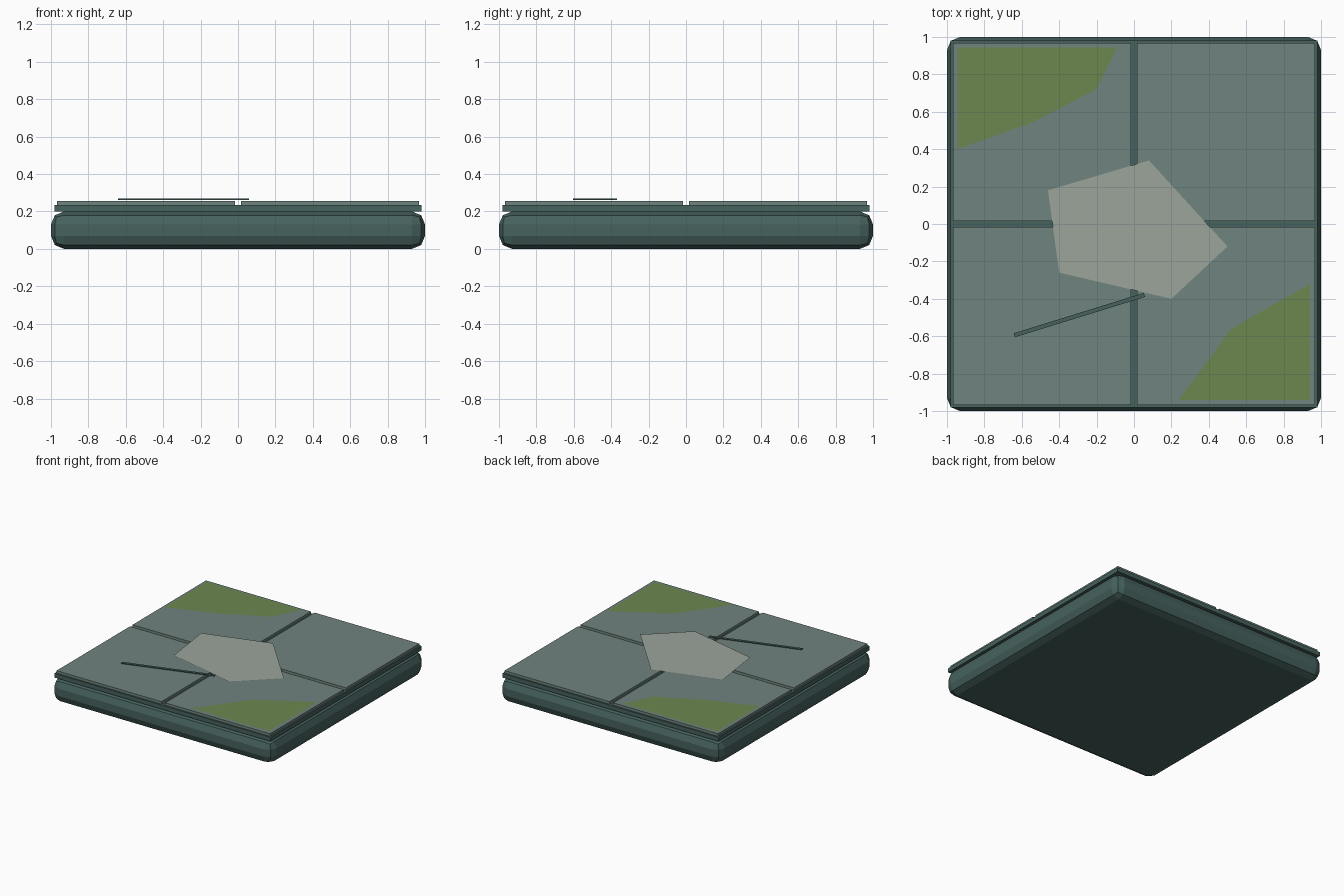
import bpy, math

if "Cube" in bpy.data.objects:
    bpy.data.objects.remove(bpy.data.objects["Cube"])


def material(name, rgb):
    m = bpy.data.materials.new(name)
    m.diffuse_color = (*rgb, 1)
    m.use_nodes = True
    m.node_tree.nodes["Principled BSDF"].inputs["Base Color"].default_value = m.diffuse_color
    return m


DARK = material("dark_stone", (0.061, 0.122, 0.112))
STONE = material("tile_stone", (0.16, 0.23, 0.21))
PALE = material("pale_stone", (0.33, 0.376, 0.33))
MOSS = material("moss", (0.15, 0.242, 0.08))


def box(name, center, size, mat, turn=0):
    bpy.ops.mesh.primitive_cube_add(size=1, location=center, rotation=(0, 0, turn))
    ob = bpy.context.object
    ob.name = name
    ob.scale = size
    bpy.ops.object.transform_apply(location=False, rotation=False, scale=True)
    ob.data.materials.append(mat)
    return ob


def flat_patch(name, outline, z, mat):
    me = bpy.data.meshes.new(name)
    me.from_pydata([(x, y, z) for x, y in outline], [], [range(len(outline))])
    me.materials.append(mat)
    ob = bpy.data.objects.new(name, me)
    bpy.context.collection.objects.link(ob)
    return ob


# Rounded base block
base = box("base_block", (0, 0, 0.1), (2, 2, 0.2), DARK)
bevel = base.modifiers.new("rounded_edges", "BEVEL")
bevel.width = 0.07
bevel.segments = 2

# Slab that shows through the joints
box("joint_slab", (0, 0, 0.217), (1.96, 1.96, 0.034), DARK)

# Four paving tiles with a gap between them
INNER, OUTER = 0.017, 0.968
mid, width = (INNER + OUTER) / 2, OUTER - INNER
for sx in (-1, 1):
    for sy in (-1, 1):
        box("paving_tile", (sx * mid, sy * mid, 0.2425), (width, width, 0.025), STONE)

# Moss in two corners, outlines counter-clockwise
flat_patch("moss_back_left", [(-0.945, 0.945), (-0.945, 0.40), (-0.55, 0.54),
                              (-0.2, 0.72), (-0.09, 0.945)], 0.259, MOSS)
flat_patch("moss_front_right", [(0.94, -0.94), (0.94, -0.32),
                                (0.52, -0.56), (0.24, -0.94)], 0.259, MOSS)

# Worn pale patch in the middle
flat_patch("worn_patch", [(-0.46, 0.18), (-0.40, -0.26), (0.20, -0.40),
                          (0.50, -0.12), (0.08, 0.34)], 0.261, PALE)

# Thin diagonal crack
dx, dy = 0.695, 0.215
box("crack", (-0.292, -0.487, 0.265), (math.hypot(dx, dy), 0.022, 0.006),
    DARK, math.atan2(dy, dx))
